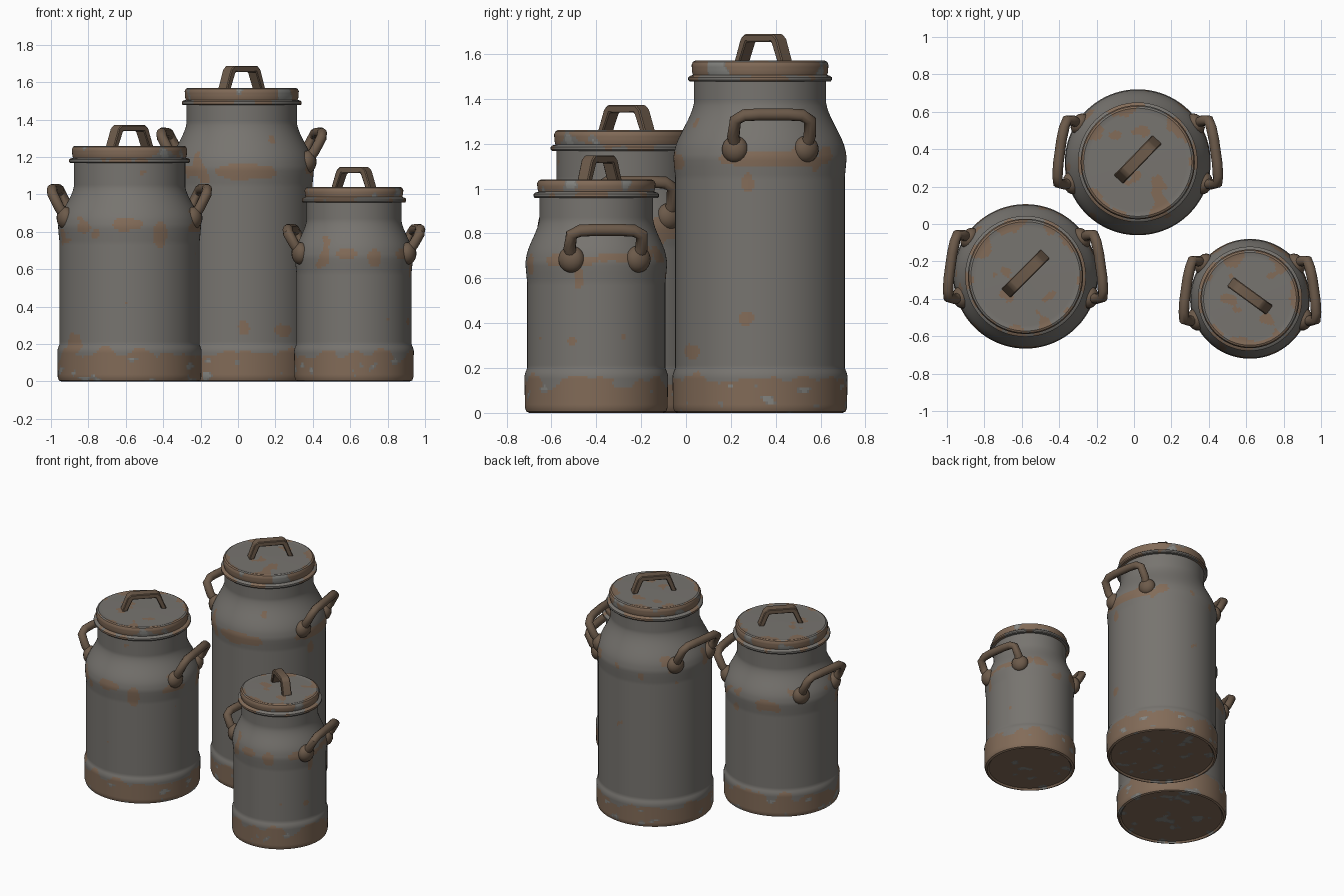
import bpy, bmesh, math
from mathutils import Vector, Matrix, noise

if "Cube" in bpy.data.objects:
    bpy.data.objects.remove(bpy.data.objects["Cube"])


def mat(name, rgb):
    m = bpy.data.materials.new(name)
    m.diffuse_color = (*rgb, 1)
    m.use_nodes = True
    m.node_tree.nodes["Principled BSDF"].inputs["Base Color"].default_value = m.diffuse_color
    return m


GREY = mat("worn grey metal", (0.185, 0.175, 0.160))
RUST = mat("rust brown", (0.225, 0.148, 0.098))
CHIP = mat("pale bare metal", (0.235, 0.235, 0.220))
IRON = mat("dark rusty iron", (0.150, 0.102, 0.068))
SEG = 200


def finish(name, bm, mats, angle=35):
    bmesh.ops.recalc_face_normals(bm, faces=bm.faces)
    me = bpy.data.meshes.new(name)
    bm.to_mesh(me)
    bm.free()
    for m in mats:
        me.materials.append(m)
    ob = bpy.data.objects.new(name, me)
    bpy.context.collection.objects.link(ob)
    bpy.ops.object.select_all(action='DESELECT')
    ob.select_set(True)
    bpy.context.view_layer.objects.active = ob
    bpy.ops.object.shade_smooth_by_angle(angle=math.radians(angle))
    return ob


def resample(pts, step=0.0125):
    out = [pts[0]]
    for a, b in zip(pts, pts[1:]):
        n = max(1, round(math.dist(a, b) / step))
        out += [(a[0] + (b[0] - a[0]) * i / n, a[1] + (b[1] - a[1]) * i / n) for i in range(1, n + 1)]
    return out


def lathe(name, pts, centre, rule):
    """Revolve a profile, then colour every face by rule(local centre)."""
    bm = bmesh.new()
    rings = []
    for r, z in resample(pts):
        rings.append([bm.verts.new((r * math.cos(2 * math.pi * i / SEG), r * math.sin(2 * math.pi * i / SEG), z))
                      for i in range(SEG)])
    for a, b in zip(rings, rings[1:]):
        for i in range(SEG):
            j = (i + 1) % SEG
            bm.faces.new((a[i], a[j], b[j], b[i]))
    bm.faces.new(rings[0])
    bm.faces.new(rings[-1])
    for f in bm.faces:
        f.material_index = rule(f.calc_center_median())
    bmesh.ops.translate(bm, verts=bm.verts, vec=(*centre, 0))
    return finish(name, bm, (GREY, RUST, CHIP))


def fbm(p, s, seed):
    q = p * s + Vector((seed * 7.3, seed * 3.1, seed * 5.7))
    return noise.noise(q) + 0.35 * noise.noise(q * 2.3)


def body_rule(R, zs, seed, spots):
    def rule(p):
        n = fbm(p, 9, seed)
        # underside and rusty foot band with chipped areas
        if p.z < 0.15 + 0.06 * n:
            c = fbm(Vector((p.x, p.y, p.z * 1.7)), 11, seed + 4)
            if c > 0.42 and p.z < 0.13:
                return 2 if c > 0.5 else 0
            return 1
        # placed rust spots: angle, height, half width, half height
        a = math.atan2(p.y, p.x)
        for deg, z, w, h in spots:
            d = (a - math.radians(deg) + math.pi) % (2 * math.pi) - math.pi
            if (d * R / w) ** 2 + ((p.z - z) / h) ** 2 < 1 + 0.9 * n:
                return 1
        # scattered rust along the shoulder line, and rare specks
        front = -115 < math.degrees(a) < 15
        near = max(0, 1 - abs(p.z - zs) / 0.13)
        return 1 if not front and n + 0.5 * near > 0.68 and near > 0 else int(n > 0.83)
    return rule


def lid_rule(r, z0, z1, seed):
    def rule(p):
        rad = math.hypot(p.x, p.y)
        n = fbm(p, 8, seed + 11)
        if p.z < z0 + 0.022:                        # flange
            return 1 if n > 0.1 else 0
        if p.z < z1 - 0.006:                        # side wall
            return 1 if n > -0.28 else (2 if n < -0.36 else 0)
        edge = max(0, (rad - 0.76 * r) / (0.24 * r))
        return 1 if n + 0.6 * edge > 0.42 else 0     # flat top
    return rule


def side_handle(name, centre, ang, z, boss_out, top_out, half, rise):
    """Bent bar handle with a round boss at each foot."""
    rot = Matrix.Translation((*centre, z)) @ Matrix.Rotation(ang, 4, 'Z')
    d = top_out - boss_out
    right = [(boss_out, half - 0.005, 0), (boss_out + 0.4 * d, half + 0.012, 0.35 * rise),
             (boss_out + 0.85 * d, half + 0.008, 0.83 * rise), (top_out - 0.005, half - 0.03, 0.98 * rise),
             (top_out, half * 0.4, rise)]
    pts = [Vector(p) for p in right + [(x, -y, zz) for x, y, zz in reversed(right)]]
    bm = bmesh.new()
    rings = []
    for i, p in enumerate(pts):
        t = (pts[min(i + 1, len(pts) - 1)] - pts[max(i - 1, 0)]).normalized()
        u = t.cross(Vector((-0.8, 0, 1)).cross(t)).cross(t).normalized()
        v = t.cross(u)
        rings.append([bm.verts.new(p + 0.028 * (u * math.cos(k * math.pi / 5) + v * math.sin(k * math.pi / 5)))
                      for k in range(10)])
    for a, b in zip(rings, rings[1:]):
        for k in range(10):
            bm.faces.new((a[k], a[(k + 1) % 10], b[(k + 1) % 10], b[k]))
    bm.faces.new(rings[0])
    bm.faces.new(rings[-1])
    for s in (-1, 1):
        m = (Matrix.Translation((boss_out, s * half, -0.005)) @ Matrix.Rotation(s * 0.4, 4, 'Z')
             @ Matrix.Diagonal((0.75, 1, 1, 1)))
        bmesh.ops.create_uvsphere(bm, u_segments=16, v_segments=10, radius=0.06, matrix=m)
    bmesh.ops.transform(bm, matrix=rot, verts=bm.verts)
    finish(name, bm, (IRON,), 50)


def lid_handle(name, centre, ang, z, base, top, h, w):
    """Flat strap bent to a trapezoid arch."""
    t = 0.034
    outer = [(-base, -0.005), (-top - 0.012, h - 0.02), (-top + 0.012, h), (top - 0.012, h),
             (top + 0.012, h - 0.02), (base, -0.005)]
    inner = [(base - t, -0.005), (top - 0.022, h - t), (-top + 0.022, h - t), (-base + t, -0.005)]
    bm = bmesh.new()
    f = bm.faces.new([bm.verts.new((x, -w / 2, zz)) for x, zz in outer + inner])
    ext = bmesh.ops.extrude_face_region(bm, geom=[f])
    bmesh.ops.translate(bm, vec=(0, w, 0), verts=[v for v in ext['geom'] if isinstance(v, bmesh.types.BMVert)])
    bmesh.ops.recalc_face_normals(bm, faces=bm.faces)
    bmesh.ops.bevel(bm, geom=list(bm.edges), offset=0.005, segments=1, affect='EDGES')
    bmesh.ops.transform(bm, verts=bm.verts,
                        matrix=Matrix.Translation((*centre, z)) @ Matrix.Rotation(ang, 4, 'Z'))
    finish(name, bm, (IRON,), 30)


def can(name, c, R, zs, rn, zn, z0, z1, seed, spots, lid_ang, grip, boss_z, rise, boss_out, top_out, half):
    # body: foot band, barrel, shoulder and neck
    prof = [(0.01, 0.012), (R - 0.03, 0.012), (R - 0.02, 0), (R - 0.006, 0.006), (R, 0.025), (R + 0.002, 0.165),
            (R - 0.002, 0.18), (R - 0.010, 0.2), (R - 0.010, zs - 0.09), (R - 0.004, zs - 0.03),
            (R - 0.002, zs), (R - 0.006, zs + 0.025)]
    for i in range(1, 11):
        t = i / 10
        s = t * t * (3 - 2 * t) * 0.6 + t * 0.4
        prof.append((R - 0.006 + (rn - R + 0.006) * s, zs + 0.025 + (zn - zs - 0.025) * t))
    prof += [(rn, z0 + 0.01), (rn - 0.03, z0 + 0.012)]
    lathe(name + "_body", prof, c, body_rule(R, zs, seed, spots))
    # lid: flange, side wall and flat top
    lr = rn + 0.008
    lid = [(rn - 0.02, z0 - 0.012), (lr + 0.012, z0 - 0.012), (lr + 0.017, z0 - 0.006), (lr + 0.017, z0 + 0.006),
           (lr + 0.010, z0 + 0.012), (lr - 0.004, z0 + 0.016), (lr, z0 + 0.03), (lr + 0.002, z1 - 0.018),
           (lr - 0.004, z1 - 0.005), (lr - 0.014, z1), (lr - 0.03, z1 - 0.003), (0.01, z1)]
    lathe(name + "_lid", lid, c, lid_rule(lr, z0, z1, seed))
    base, top, h, w = grip
    lid_handle(name + "_lid_handle", (c[0], c[1] + 0.015), math.radians(lid_ang), z1, base, top, h, w)
    for side, deg in (("right", 8), ("left", 172)):
        side_handle(f"{name}_{side}_handle", c, math.radians(deg), boss_z, boss_out, top_out, half, rise)


can("tall_can", (0.02, 0.33), 0.388, 1.14, 0.295, 1.38, 1.49, 1.57, 1,
    [(-86, 1.12, 0.17, 0.04), (-60, 1.29, 0.03, 0.03), (-8, 1.03, 0.025, 0.04), (-9, 0.42, 0.03, 0.028),
     (-55, 0.27, 0.05, 0.03), (-88, 0.28, 0.03, 0.04), (10, 1.13, 0.22, 0.035), (-48, 0.28, 0.02, 0.015)],
    46, (0.15, 0.10, 0.118, 0.068), 1.18, 0.15, 0.335, 0.42, 0.16)
can("medium_can", (-0.58, -0.28), 0.384, 0.83, 0.298, 1.04, 1.18, 1.26, 2,
    [(-92, 0.84, 0.08, 0.035), (-64, 0.79, 0.04, 0.07), (-140, 0.2, 0.07, 0.06), (-20, 0.82, 0.08, 0.03),
     (-130, 0.82, 0.05, 0.025), (30, 0.82, 0.1, 0.03)],
    45, (0.15, 0.10, 0.112, 0.068), 0.88, 0.15, 0.325, 0.405, 0.16)
can("small_can", (0.62, -0.40), 0.318, 0.67, 0.254, 0.86, 0.97, 1.04, 3,
    [(-97, 0.68, 0.06, 0.03), (-70, 0.65, 0.04, 0.05), (-15, 0.6, 0.035, 0.065), (-20, 0.32, 0.025, 0.02),
     (-22, 0.68, 0.12, 0.025), (22, 0.69, 0.1, 0.03)],
    -36, (0.13, 0.085, 0.108, 0.062), 0.69, 0.125, 0.27, 0.345, 0.15)
